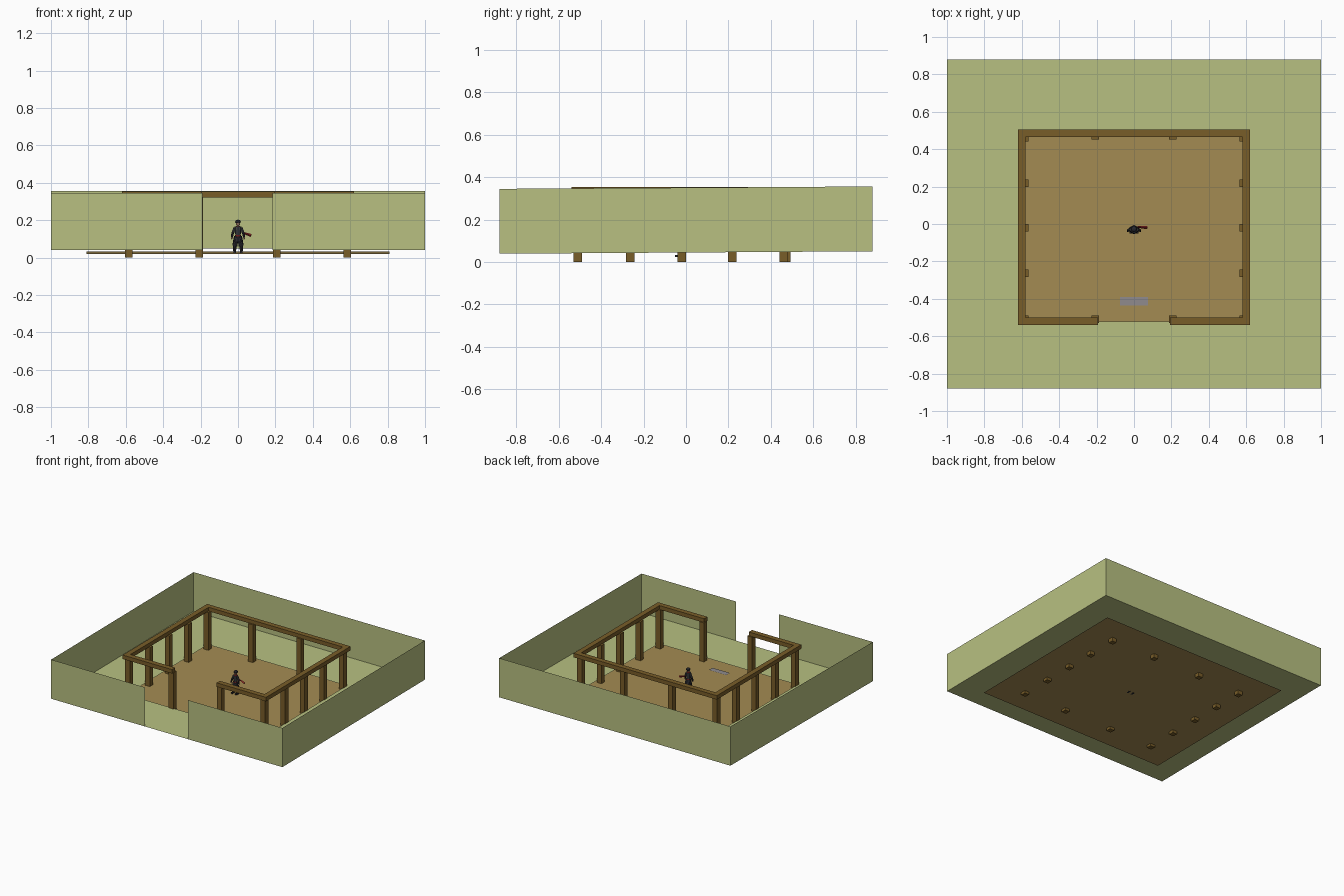
import bpy, bmesh, math
from mathutils import Vector

if "Cube" in bpy.data.objects:
    bpy.data.objects.remove(bpy.data.objects["Cube"])


def material(name, rgb):
    m = bpy.data.materials.new(name)
    m.diffuse_color = (*rgb, 1)
    m.use_nodes = True
    m.node_tree.nodes["Principled BSDF"].inputs["Base Color"].default_value = m.diffuse_color
    return m


GRASS = material("grass", (0.48, 0.53, 0.22))
EARTH = material("earth", (0.37, 0.26, 0.085))
WOOD = material("wood", (0.19, 0.11, 0.022))
STONE = material("stone", (0.28, 0.26, 0.27))
DARK = material("dark_cloth", (0.02, 0.02, 0.025))
GREY = material("grey_cloth", (0.06, 0.065, 0.07))
RED = material("red_cloth", (0.3, 0.02, 0.02))
SKIN = material("skin", (0.5, 0.28, 0.18))


def add(name, bm, mat):
    me = bpy.data.meshes.new(name)
    bm.to_mesh(me)
    bm.free()
    ob = bpy.data.objects.new(name, me)
    bpy.context.collection.objects.link(ob)
    me.materials.append(mat)
    return ob


def sheets(name, quads, mat):
    bm = bmesh.new()
    for q in quads:
        bm.faces.new([bm.verts.new(p) for p in q])
    bmesh.ops.remove_doubles(bm, verts=bm.verts, dist=1e-5)
    return add(name, bm, mat)


def box(name, lo, hi, mat):
    bm = bmesh.new()
    bmesh.ops.create_cube(bm, size=1)
    for v in bm.verts:
        v.co = [a + (b - a) * (c + 0.5) for a, b, c in zip(lo, hi, v.co)]
    return add(name, bm, mat)


def limb(name, a, b, r1, r2, mat, sides=8):
    a, b = Vector(a), Vector(b)
    bm = bmesh.new()
    bmesh.ops.create_cone(bm, cap_ends=True, segments=sides, radius1=r1,
                          radius2=r2, depth=(b - a).length)
    ob = add(name, bm, mat)
    ob.location = (a + b) / 2
    ob.rotation_mode = 'QUATERNION'
    ob.rotation_quaternion = (b - a).to_track_quat('Z', 'Y')
    return ob


def ball(name, loc, scale, mat):
    bm = bmesh.new()
    bmesh.ops.create_icosphere(bm, subdivisions=2, radius=1)
    ob = add(name, bm, mat)
    ob.location, ob.scale = loc, scale
    return ob


# Gently sloping ground and dirt floor heights
def g(x, y, up=0.0):
    return (x, y, 0.045 + 0.0065 * y + up)


def f(x, y):
    return (x, y, 0.025 + 0.01 * y)


# Grass ground as a ring around the recessed floor
X, Y, hx, y0, y1 = 1.0, 0.88, 0.6, -0.52, 0.485


def flat(xa, ya, xb, yb):
    return [g(xa, ya), g(xb, ya), g(xb, yb), g(xa, yb)]


sheets("ground", [flat(-X, -Y, X, y0), flat(-X, y1, X, Y),
                  flat(-X, y0, -hx, y1), flat(hx, y0, X, y1)], GRASS)


# Outer boundary walls with a front opening
def wall(xa, ya, xb, yb, h=0.306):
    return [g(xa, ya), g(xb, yb), g(xb, yb, h), g(xa, ya, h)]


sheets("boundary_walls", [wall(-X, -Y, -0.19, -Y), wall(0.185, -Y, X, -Y),
                          wall(X, -Y, X, Y), wall(X, Y, -X, Y),
                          wall(-X, Y, -X, -Y)], GRASS)

# Dirt floor
sheets("floor", [[f(-0.81, -0.70), f(0.81, -0.70), f(0.81, 0.67), f(-0.81, 0.67)]], EARTH)

# Posts
spots = [(s * 0.585, y) for s in (-1, 1) for y in (-0.51, -0.263, -0.02, 0.218, 0.46)]
spots += [(s * 0.208, y) for s in (-1, 1) for y in (-0.51, 0.472)]
for x, y in spots:
    box("post", (x - 0.02, y - 0.02, 0.0), (x + 0.02, y + 0.02, 0.325), WOOD)

# Top beams
zb, zt = 0.322, 0.353
box("back_beam", (-0.62, 0.465, zb), (0.62, 0.505, zt), WOOD)
for s in (-1, 1):
    xs = sorted((s * 0.62, s * 0.58))
    box("side_beam", (xs[0], -0.5, zb), (xs[1], 0.465, zt), WOOD)
    xs = sorted((s * 0.62, s * 0.193))
    box("front_beam", (xs[0], -0.54, zb), (xs[1], -0.5, zt), WOOD)

# Doorstep plate
sheets("floor_plate", [[(-0.075, -0.435, 0.026), (0.075, -0.435, 0.026),
                        (0.075, -0.39, 0.0265), (-0.075, -0.39, 0.0265)]], STONE)

# Standing figure
py = -0.03
for s in (-1, 1):
    limb("lower_leg", (s * 0.018, py, 0.03), (s * 0.017, py, 0.07), 0.007, 0.011, DARK)
    limb("upper_leg", (s * 0.017, py, 0.062), (s * 0.009, py, 0.115), 0.014, 0.012, DARK)
    box("foot", (s * 0.018 - 0.007, py - 0.022, 0.024), (s * 0.018 + 0.007, py + 0.008, 0.034), DARK)
    limb("upper_arm", (s * 0.016, py, 0.16), (s * 0.028, py, 0.132), 0.008, 0.007, GREY)
    limb("forearm", (s * 0.028, py, 0.134), (s * 0.033, py - 0.008, 0.108), 0.007, 0.006, DARK)
    ball("hand", (s * 0.033, py - 0.008, 0.104), (0.005, 0.005, 0.007), SKIN)
limb("torso", (0, py, 0.11), (0, py, 0.165), 0.013, 0.019, GREY)
limb("belt", (0, py, 0.112), (0, py, 0.12), 0.0155, 0.0155, RED)
limb("coat_skirt", (0, py, 0.082), (0, py, 0.114), 0.024, 0.014, DARK)
limb("neck_scarf", (0, py, 0.16), (0, py, 0.17), 0.015, 0.01, RED)
ball("head", (0, py, 0.182), (0.011, 0.012, 0.014), SKIN)
ball("hair", (0, py + 0.003, 0.191), (0.016, 0.016, 0.012), DARK)
limb("sash_tail", (0.02, py + 0.014, 0.135), (0.07, py + 0.01, 0.118), 0.004, 0.008, RED, 4)
